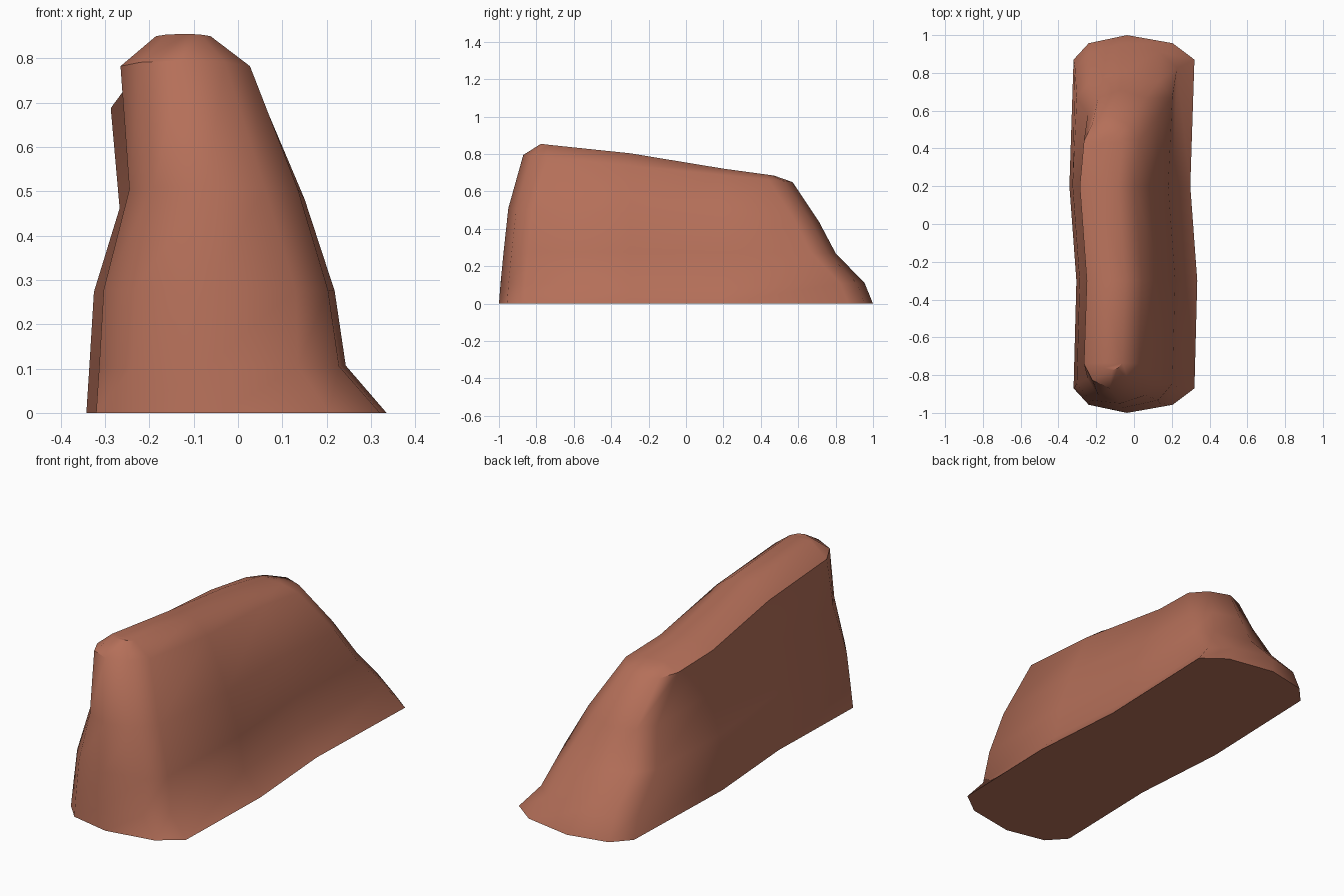
import bpy, bmesh

if "Cube" in bpy.data.objects:
    bpy.data.objects.remove(bpy.data.objects["Cube"])

# Terracotta rock colour
mat = bpy.data.materials.new("terracotta rock")
mat.diffuse_color = (0.46, 0.16, 0.10, 1)
mat.use_nodes = True
mat.node_tree.nodes["Principled BSDF"].inputs["Base Color"].default_value = mat.diffuse_color

# Contour levels: z front, z back, y front, y back, x left, x right, x of right bevel
LEVELS = [
    (0.000, 0.000, -1.000, 1.000, -0.320, 0.320, 0.205),
    (0.105, 0.110, -0.992, 0.955, -0.313, 0.228, 0.135),
    (0.278, 0.270, -0.975, 0.800, -0.303, 0.203, 0.130),
    (0.510, 0.440, -0.950, 0.710, -0.245, 0.135, 0.060),
    (0.795, 0.650, -0.870, 0.570, -0.265, 0.027, -0.030),
    (0.855, 0.685, -0.775, 0.470, -0.185, -0.062, -0.085),
]
WAVE = ((-0.30, 0.015), (0.20, -0.022))   # sideways bends along the long walls


def ring(zf, zb, yf, yb, xl, xr, xb, top):
    """One 14-point contour, counter-clockwise from the front right corner."""
    soft = 0.3 if top else 1.0
    c, e = 0.13 * soft, 0.043 * soft       # how far corners and bevels step back
    xm, xl2 = (xl + xb) / 2 + 0.02, xl + 0.08 * min(1, (xr - xl) / 0.64 + 0.1)
    pts = [(xr, yf + c)]
    pts += [(xr + w, y) for y, w in WAVE]
    pts += [(xr, yb - c), (xb, yb - e), (xm, yb), (xl2, yb - e), (xl, yb - c)]
    pts += [(xl + w, y) for y, w in reversed(WAVE)]
    pts += [(xl, yf + c), (xl2, yf + e), (xm, yf), (xb, yf + e)]
    out = []
    for x, y in pts:
        t = (y - yf) / (yb - yf)
        z = zf + (zb - zf) * t
        if top and abs(y + 0.30) < 0.01:
            z += 0.014
        out.append((x, y, z))
    return out


# Rock body: loft the contours, then close the ridge and the underside
bm = bmesh.new()
rings = [[bm.verts.new(p) for p in ring(*lv, top=(i == len(LEVELS) - 1))]
         for i, lv in enumerate(LEVELS)]
N = 14
for a, b in zip(rings, rings[1:]):
    for i in range(N):
        j = (i + 1) % N
        bm.faces.new((a[i], a[j], b[j], b[i]))
bm.faces.new(list(reversed(rings[0])))
t = rings[-1]
for i in range(3):
    bm.faces.new((t[i], t[i + 1], t[9 - i], t[10 - i]))
bm.faces.new(t[3:8])
bm.faces.new([t[10], t[11], t[12], t[13], t[0]])
bmesh.ops.recalc_face_normals(bm, faces=bm.faces)

mesh = bpy.data.meshes.new("rock_ridge")
bm.to_mesh(mesh)
bm.free()
mesh.materials.append(mat)
rock = bpy.data.objects.new("rock_ridge", mesh)
bpy.context.collection.objects.link(rock)

# Smooth faces, keeping the hard corners sharp
bpy.context.view_layer.objects.active = rock
rock.select_set(True)
bpy.ops.object.shade_smooth_by_angle(angle=0.75)
